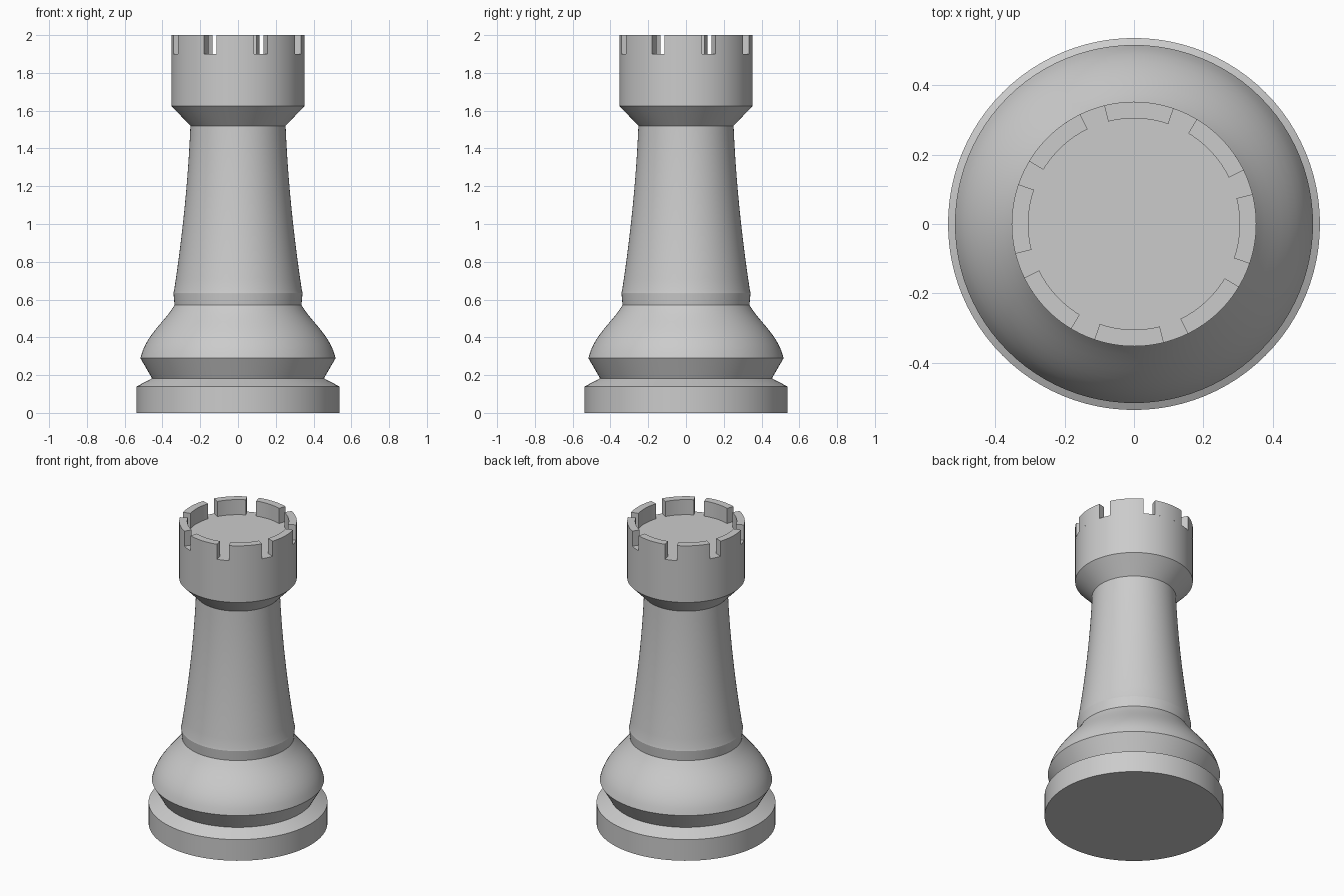
import bpy, bmesh
from math import cos, sin, radians, tau
from mathutils import Vector
from mathutils.geometry import interpolate_bezier

if "Cube" in bpy.data.objects:
    bpy.data.objects.remove(bpy.data.objects["Cube"])

SEGMENTS = 96
FLOOR, TOP = 1.9, 2.0
OUTER, INNER = 0.353, 0.305

grey = bpy.data.materials.new("plain grey")
grey.use_nodes = True
colour = (0.6, 0.6, 0.6, 1)
grey.diffuse_color = colour
grey.node_tree.nodes["Principled BSDF"].inputs["Base Color"].default_value = colour


def finish(name, bm, angle=20):
    bmesh.ops.recalc_face_normals(bm, faces=bm.faces)
    mesh = bpy.data.meshes.new(name)
    bm.to_mesh(mesh)
    bm.free()
    mesh.materials.append(grey)
    obj = bpy.data.objects.new(name, mesh)
    bpy.context.collection.objects.link(obj)
    bpy.ops.object.select_all(action="DESELECT")
    obj.select_set(True)
    bpy.context.view_layer.objects.active = obj
    bpy.ops.object.shade_smooth_by_angle(angle=radians(angle))
    return obj


def curve(a, b, c, d, steps=10):
    """Bezier run of (radius, height) points."""
    pts = interpolate_bezier(*(Vector((r, 0, z)) for r, z in (a, b, c, d)), steps)
    return [(p.x, p.z) for p in pts]


def lathe(name, profile):
    """Revolve a profile around z, closing it on the axis at both ends."""
    bm = bmesh.new()
    pts = [(0, profile[0][1])] + profile + [(0, profile[-1][1])]
    verts = [bm.verts.new((r, 0, z)) for r, z in pts]
    edges = [bm.edges.new(pair) for pair in zip(verts, verts[1:])]
    bmesh.ops.spin(bm, geom=verts + edges, cent=(0, 0, 0), axis=(0, 0, 1),
                   angle=tau, steps=SEGMENTS, use_duplicate=False)
    bmesh.ops.remove_doubles(bm, verts=bm.verts, dist=1e-4)
    return finish(name, bm)


# Turned body: foot, waist, bulge, collar, tapering shaft and crown
body = [(0.537, 0), (0.537, 0.14), (0.455, 0.183), (0.517, 0.29)]
body += curve((0.517, 0.29), (0.49, 0.41), (0.39, 0.48), (0.336, 0.57))[1:]
body += [(0.342, 0.635)]
body += curve((0.338, 0.65), (0.30, 0.9), (0.265, 1.2), (0.252, 1.52), 14)
body += [(OUTER, 1.625), (OUTER, FLOOR)]
lathe("rook_body", body)


def merlon(name, centre, width=33, steps=12):
    """Curved battlement block standing on the crown floor."""
    bm = bmesh.new()
    corners = [(INNER, FLOOR), (INNER, TOP), (OUTER, TOP), (OUTER, FLOOR)]
    rows = []
    for i in range(steps + 1):
        a = radians(centre + width * (i / steps - 0.5))
        rows.append([bm.verts.new((r * cos(a), r * sin(a), z)) for r, z in corners])
    for p, q in zip(rows, rows[1:]):
        for k in range(3):
            bm.faces.new((p[k], p[k + 1], q[k + 1], q[k]))
    bm.faces.new(rows[0])
    bm.faces.new(rows[-1])
    return finish(name, bm)


# Eight battlements, turned slightly off the axes
for n in range(8):
    merlon(f"battlement_{n + 1}", n * 45 - 2.4)
